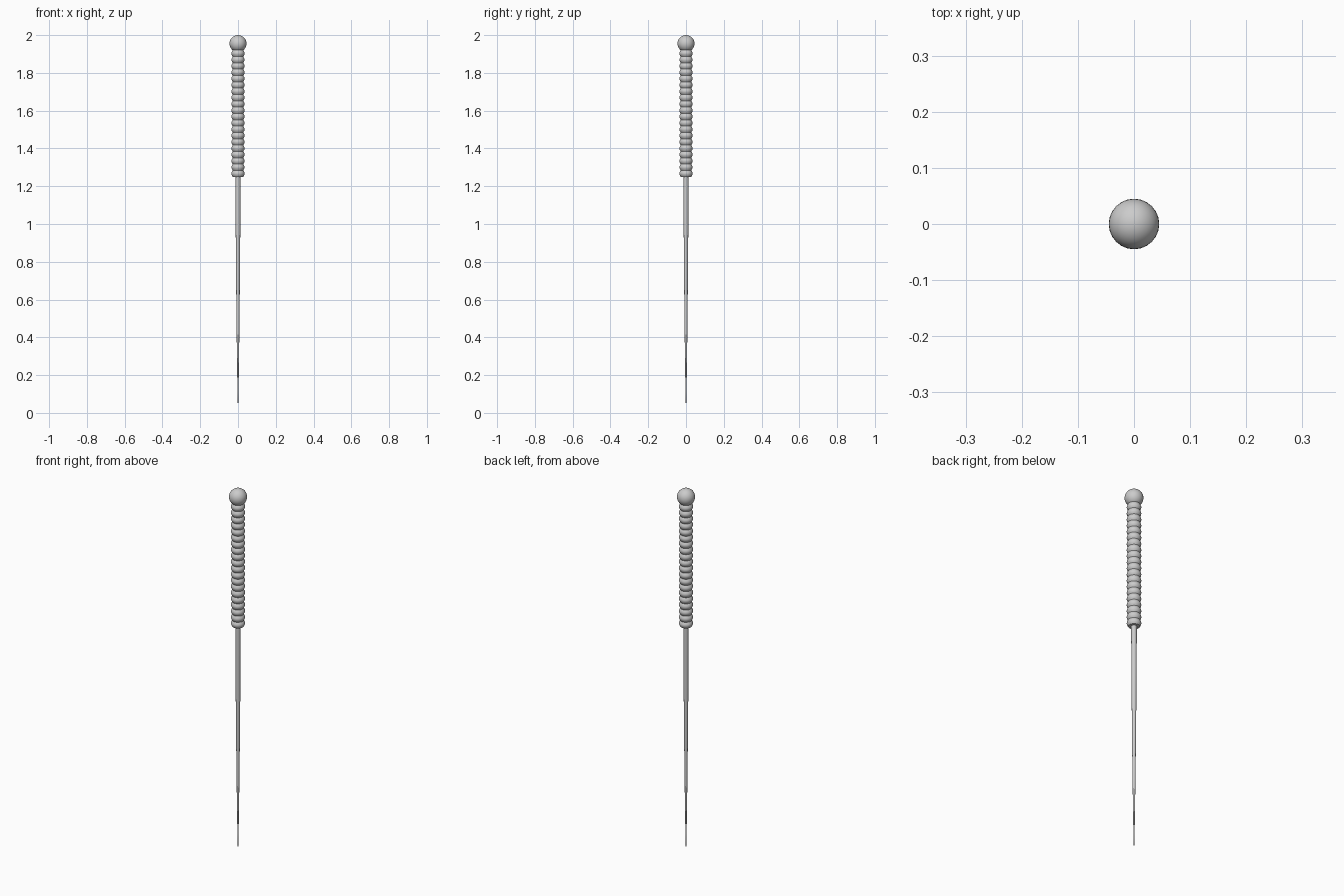
import bpy, bmesh, math

if "Cube" in bpy.data.objects:
    bpy.data.objects.remove(bpy.data.objects["Cube"])


def lathe(name, profile, sides):
    """Spin an (r, z) profile about the z axis; r = 0 points become poles."""
    bm = bmesh.new()
    rings = []
    for r, z in profile:
        if r == 0:
            rings.append([bm.verts.new((0, 0, z))] * sides)
        else:
            rings.append([bm.verts.new((r * math.cos(math.tau * i / sides),
                                        r * math.sin(math.tau * i / sides), z))
                          for i in range(sides)])
    for low, high in zip(rings, rings[1:]):
        for i in range(sides):
            j = (i + 1) % sides
            corners = list(dict.fromkeys((low[i], low[j], high[j], high[i])))
            bm.faces.new(corners)
    bmesh.ops.recalc_face_normals(bm, faces=bm.faces)
    mesh = bpy.data.meshes.new(name)
    bm.to_mesh(mesh)
    bm.free()
    ob = bpy.data.objects.new(name, mesh)
    bpy.context.collection.objects.link(ob)
    bpy.context.view_layer.objects.active = ob
    ob.select_set(True)
    bpy.ops.object.shade_smooth_by_angle(angle=math.radians(50))
    ob.select_set(False)
    return ob


# Tapered needle shaft, running up into the handle
lathe("needle_shaft", [(0, 0), (0.003, 0.12), (0.007, 0.4), (0.010, 0.7),
                       (0.0125, 1.0), (0.0135, 1.25), (0.0135, 1.3), (0, 1.3)], 24)

# Ribbed grip: stacked rounded rings
BOTTOM, PITCH, RIBS, STEPS = 1.25, 0.0335, 20, 6
grip = [(0, BOTTOM)]
for k in range(RIBS):
    for s in range(STEPS):
        t = s / STEPS
        grip.append((0.028 + 0.007 * math.sin(math.pi * t), BOTTOM + PITCH * (k + t)))
top = BOTTOM + PITCH * RIBS
grip += [(0.028, top), (0, top)]
lathe("ribbed_grip", grip, 24)

# Ball on the end of the grip
R = 0.045
ball = [(0, 2 - 2 * R)]
ball += [(R * math.sin(math.pi * i / 16), 2 - R - R * math.cos(math.pi * i / 16))
         for i in range(1, 16)]
lathe("end_ball", ball + [(0, 2)], 24)
